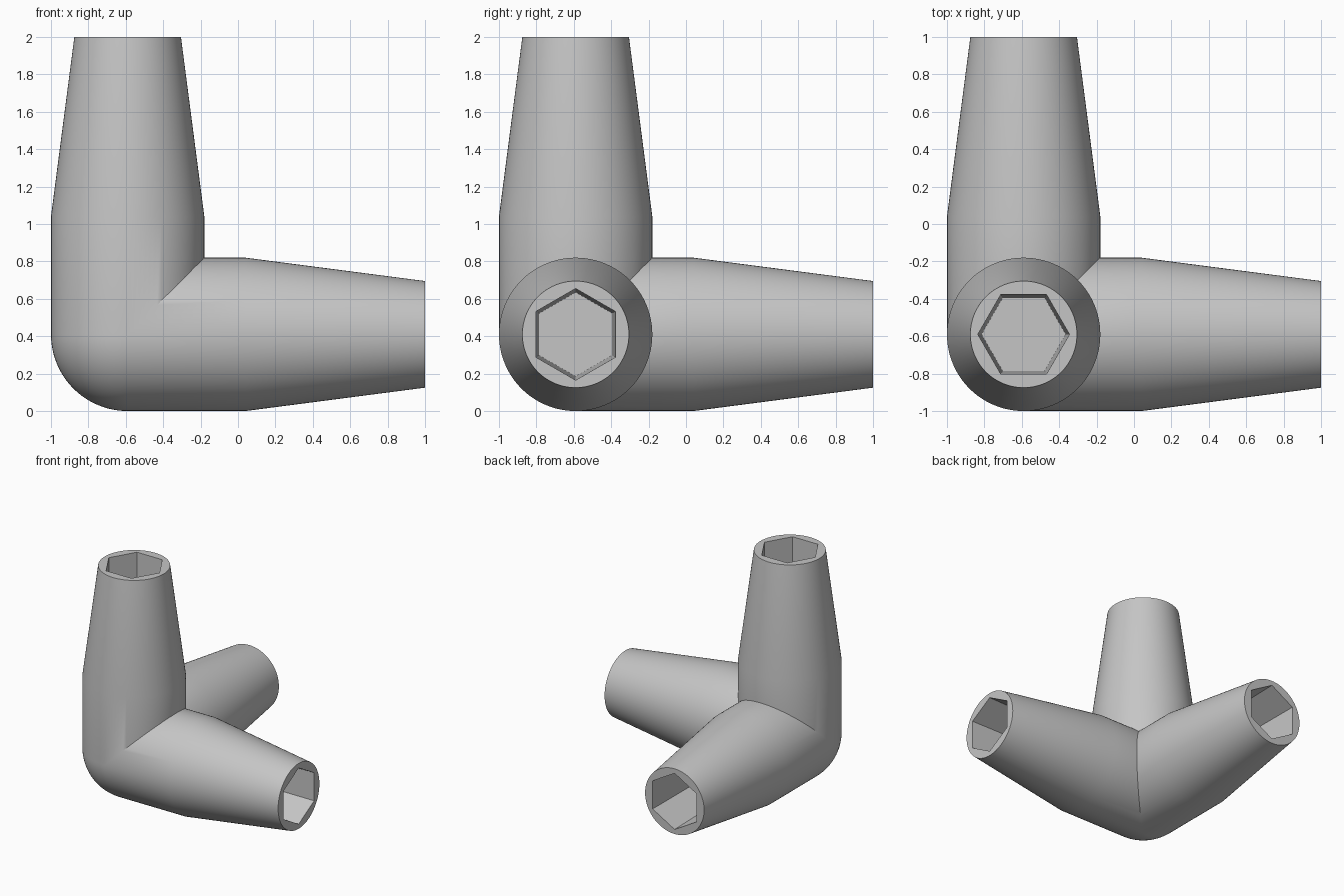
import bpy, bmesh, math
from mathutils import Vector

if "Cube" in bpy.data.objects:
    bpy.data.objects.remove(bpy.data.objects["Cube"])

CENTER = Vector((-0.59, -0.59, 0.41))
R, R_END = 0.41, 0.285           # arm radius, tip radius
L_CYL, L_ARM = 0.63, 1.59        # end of straight part, end of arm
HEX_OUT, HEX_IN, DEPTH = 0.245, 0.225, 0.95
SEG = 96                         # divisible by 8 (mitre seams) and 6 (hex socket)
X, Y, Z = Vector((1, 0, 0)), Vector((0, 1, 0)), Vector((0, 0, 1))

bm = bmesh.new()


def ring(axis, u, v, count, radius, along):
    """Ring of vertices round an axis; along(u, v) gives the distance from the corner."""
    verts = []
    for i in range(count):
        t = 2 * math.pi * i / count
        a, b = radius * math.cos(t), radius * math.sin(t)
        verts.append(bm.verts.new(CENTER + u * a + v * b + axis * along(a, b)))
    return verts


def bridge(r1, r2):
    n = len(r1)
    for i in range(n):
        j = (i + 1) % n
        bm.faces.new((r1[i], r1[j], r2[j], r2[i]))


def arm(axis, u, v):
    # Tube, mitred against the other two arms at its root, then tapered
    root = ring(axis, u, v, SEG, R, lambda a, b: max(0, a, b))
    bend = ring(axis, u, v, SEG, R, lambda a, b: L_CYL)
    tip = ring(axis, u, v, SEG, R_END, lambda a, b: L_ARM)
    bridge(root, bend)
    bridge(bend, tip)
    # Flat rim and hexagonal socket
    mouth = ring(axis, u, v, 6, HEX_OUT, lambda a, b: L_ARM)
    floor = ring(axis, u, v, 6, HEX_IN, lambda a, b: L_ARM - DEPTH)
    step = SEG // 6
    for k in range(6):
        arc = [tip[(k * step + i) % SEG] for i in range(step + 1)]
        bm.faces.new(arc + [mouth[(k + 1) % 6], mouth[k]])
    bridge(mouth, floor)
    bm.faces.new(floor)


arm(X, Z, Y)
arm(Y, Z, X)
arm(Z, X, Y)

# Rounded outer corner: one eighth of a sphere
N = SEG // 4
grid = []
for i in range(N + 1):
    th = math.pi / 2 * i / N
    row = []
    for j in range(N + 1):
        ph = math.pi / 2 * j / N
        d = Vector((math.sin(th) * math.cos(ph), math.sin(th) * math.sin(ph), math.cos(th)))
        row.append(bm.verts.new(CENTER - d * R))
    grid.append(row)
for i in range(N):
    for j in range(N):
        bm.faces.new((grid[i][j], grid[i + 1][j], grid[i + 1][j + 1], grid[i][j + 1]))

# Weld the seams into one closed shell
bmesh.ops.remove_doubles(bm, verts=bm.verts[:], dist=0.0005)
bmesh.ops.recalc_face_normals(bm, faces=bm.faces[:])

mesh = bpy.data.meshes.new("corner_connector")
bm.to_mesh(mesh)
bm.free()
obj = bpy.data.objects.new("corner_connector", mesh)
bpy.context.collection.objects.link(obj)

grey = bpy.data.materials.new("grey_plastic")
grey.diffuse_color = (0.56, 0.56, 0.56, 1)
grey.use_nodes = True
grey.node_tree.nodes["Principled BSDF"].inputs["Base Color"].default_value = grey.diffuse_color
mesh.materials.append(grey)

bpy.context.view_layer.objects.active = obj
obj.select_set(True)
bpy.ops.object.shade_smooth_by_angle(angle=math.radians(30))
